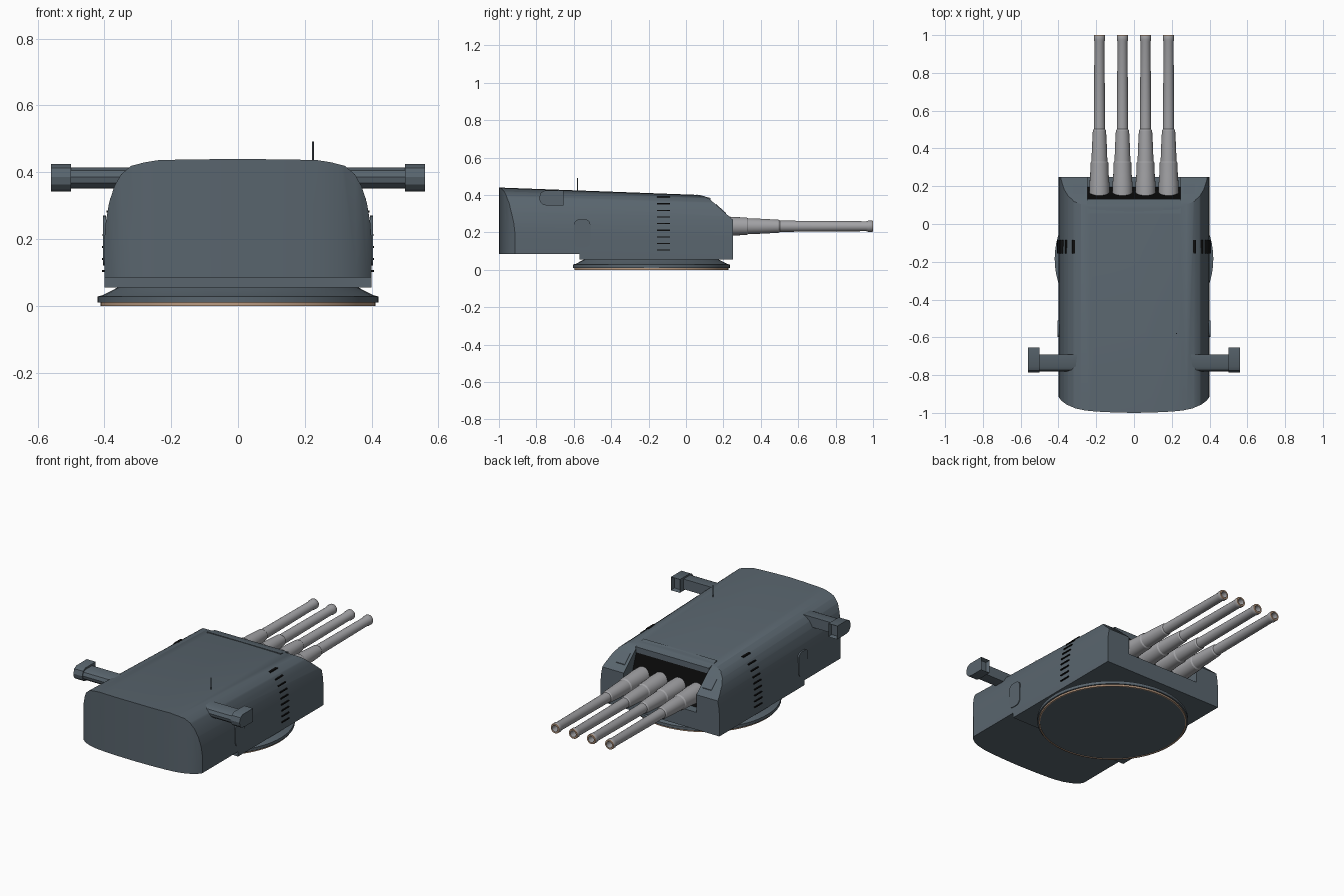
import bpy, bmesh, math
from mathutils import Vector

if "Cube" in bpy.data.objects:
    bpy.data.objects.remove(bpy.data.objects["Cube"])


def material(name, rgb):
    m = bpy.data.materials.new(name)
    m.use_nodes = True
    m.diffuse_color = (*rgb, 1)
    m.node_tree.nodes["Principled BSDF"].inputs["Base Color"].default_value = (*rgb, 1)
    return m


STEEL = material("blue grey steel", (0.10, 0.13, 0.155))
GUN = material("light gun grey", (0.36, 0.36, 0.375))
BLACK = material("black", (0.004, 0.004, 0.004))
TAN = material("tan", (0.50, 0.33, 0.22))


def finish(name, bm, mats, smooth=True):
    bmesh.ops.recalc_face_normals(bm, faces=bm.faces)
    me = bpy.data.meshes.new(name)
    bm.to_mesh(me)
    bm.free()
    for m in mats:
        me.materials.append(m)
    ob = bpy.data.objects.new(name, me)
    bpy.context.collection.objects.link(ob)
    if smooth:
        shade(ob)
    return ob


def shade(ob):
    bpy.ops.object.select_all(action="DESELECT")
    ob.select_set(True)
    bpy.context.view_layer.objects.active = ob
    bpy.ops.object.shade_smooth_by_angle(angle=math.radians(30))


def prism_bm(pts, axis, lo, hi):
    """Extrude a 2D outline along an axis; outline uses the other two axes in order."""
    bm = bmesh.new()
    rings = []
    for t in (lo, hi):
        ring = []
        for p in pts:
            co = list(p)
            co.insert("xyz".index(axis), t)
            ring.append(bm.verts.new(co))
        bm.faces.new(ring)
        rings.append(ring)
    n = len(pts)
    for i in range(n):
        j = (i + 1) % n
        bm.faces.new((rings[0][i], rings[0][j], rings[1][j], rings[1][i]))
    return bm


def prism(name, pts, axis, lo, hi, mat=STEEL, smooth=True):
    return finish(name, prism_bm(pts, axis, lo, hi), [mat], smooth)


def lathe(name, profile, centre, axis, mats, segs=32, rule=None):
    """Spin (radius, height) points around z or y, closing zero radii to a point."""
    bm = bmesh.new()
    verts = [bm.verts.new((r, 0, h)) for r, h in profile]
    edges = [bm.edges.new(e) for e in zip(verts, verts[1:])]
    bmesh.ops.spin(bm, geom=verts + edges, cent=(0, 0, 0), axis=(0, 0, 1),
                   angle=math.tau, steps=segs, use_duplicate=False)
    bmesh.ops.remove_doubles(bm, verts=bm.verts, dist=1e-5)
    for v in bm.verts:
        x, y, z = v.co
        v.co = Vector(centre) + (Vector((x, z, -y)) if axis == "y" else v.co)
    if rule:
        for f in bm.faces:
            f.material_index = rule(f.calc_center_median())
    return finish(name, bm, mats)


def boolean(ob, cutter, op):
    mod = ob.modifiers.new("cut", "BOOLEAN")
    mod.object, mod.operation, mod.solver = cutter, op, "EXACT"
    bpy.context.view_layer.objects.active = ob
    bpy.ops.object.modifier_apply(modifier=mod.name)
    bpy.data.objects.remove(cutter)


def mirrored(pts):
    return pts + [(-x, y) for x, y in reversed(pts) if x > 0]


# Gunhouse: arched section with a roof that falls towards the guns
SECTION = [(0.40, 0.0), (0.40, 0.20), (0.396, 0.25), (0.386, 0.31), (0.37, 0.36),
           (0.35, 0.395), (0.32, 0.42), (0.28, 0.43), (0.235, 0.437), (0, 0.44)]


def sheared(y, z):
    return z - 0.037 * (y + 1) * max(0, (z - 0.1) / 0.34)


bm = prism_bm(mirrored(SECTION), "y", -1.05, 0.35)
for v in bm.verts:
    v.co.z = sheared(v.co.y, v.co.z)
gunhouse = finish("gunhouse", bm, [STEEL, BLACK], False)

# Rounded rear in plan, then stepped floor and sloping face in side profile
plan = mirrored([(0.42, 0.4), (0.42, -0.89), (0.40, -0.915), (0.385, -0.935), (0.355, -0.957),
                 (0.31, -0.976), (0.26, -0.987), (0.2, -0.993), (0.1, -0.998), (0, -1.0)])
boolean(gunhouse, prism("plan_cutter", plan, "z", -0.1, 0.7, smooth=False), "INTERSECT")
side = [(-1.1, 0.085), (-0.57, 0.085), (-0.57, 0.055), (0.25, 0.055), (0.25, 0.268),
        (0.13, 0.375), (0.10, 0.393), (0.05, 0.405), (0, 0.6), (-1.1, 0.6)]
boolean(gunhouse, prism("side_cutter", side, "x", -0.6, 0.6, smooth=False), "INTERSECT")

# Gun port: black back wall, steel cheeks and sill
bm = prism_bm([(0.13, 0.6), (0.13, 0.345), (0.195, 0.16), (0.3, 0.16), (0.3, 0.6)],
              "x", -0.245, 0.245)
for f in bm.faces:
    f.material_index = int(f.calc_center_median().y < 0.19 and abs(f.normal.x) < 0.5
                           and abs(f.calc_center_median().x) < 0.1)
boolean(gunhouse, finish("port_cutter", bm, [STEEL, BLACK], False), "DIFFERENCE")
shade(gunhouse)

# Hood plate above the gun port
prism("port_hood", [(0.055, 0.403), (0.132, 0.384), (0.132, 0.35), (0.055, 0.38)],
      "x", -0.248, 0.248)

# Turntable ring under the house
lathe("turntable", [(0, 0.003), (0.405, 0.003), (0.41, 0.01), (0.42, 0.01), (0.42, 0.028),
                    (0.405, 0.032), (0.36, 0.055), (0.36, 0.07), (0, 0.07)],
      (0, -0.185, 0), "z", [STEEL], 64)
lathe("turntable_rim", [(0.404, 0.011), (0.404, 0), (0.412, 0), (0.412, 0.011)],
      (0, -0.185, 0), "z", [TAN], 64)

# Four stepped barrels with hollow, tan-rimmed muzzles
BARREL = [(0, 0.15), (0.053, 0.15), (0.053, 0.21), (0.049, 0.26), (0.047, 0.325), (0.042, 0.332),
          (0.040, 0.40), (0.035, 0.495), (0.030, 0.502), (0.0265, 0.965), (0.030, 0.975),
          (0.030, 0.996), (0.028, 1.0), (0.019, 1.0), (0.017, 0.94), (0, 0.94)]
for i, x in enumerate((-0.183, -0.061, 0.061, 0.183)):
    lathe(f"barrel_{i + 1}", BARREL, (x, 0, 0.233), "y", [GUN, TAN], 24,
          lambda c: int(c.y > 0.9975))


def hull_x(z):
    for (x0, z0), (x1, z1) in zip(SECTION, SECTION[1:]):
        a, b = sheared(-0.12, z0), sheared(-0.12, z1)
        if a <= z <= b:
            return x0 + (x1 - x0) * (z - a) / (b - a)
    return 0


def rounded(cx, cy, w, h, r, steps=5):
    pts = []
    for k, (sx, sy) in enumerate(((1, 1), (-1, 1), (-1, -1), (1, -1))):
        for i in range(steps + 1):
            a = math.pi / 2 * (k + i / steps)
            pts.append((cx + sx * (w / 2 - r) + r * math.cos(a),
                        cy + sy * (h / 2 - r) + r * math.sin(a)))
    return pts


for s, tag in ((1, "left"), (-1, "right")):
    # Rangefinder arm, rounded towards the rear, with an open window box at its tip
    arm = [(-0.69, 0.414), (-0.755, 0.414), (-0.772, 0.405), (-0.78, 0.385),
           (-0.776, 0.368), (-0.762, 0.356), (-0.74, 0.352), (-0.69, 0.352)]
    prism(f"rangefinder_arm_{tag}", arm, "x", *sorted((s * 0.30, s * 0.52)))
    tip = [(-0.655, 0.424), (-0.755, 0.424), (-0.776, 0.412), (-0.785, 0.385),
           (-0.78, 0.363), (-0.765, 0.348), (-0.74, 0.343), (-0.655, 0.343)]
    bm = prism_bm(tip, "x", *sorted((s * 0.50, s * 0.56)))
    bmesh.ops.recalc_face_normals(bm, faces=bm.faces)
    front = [f for f in bm.faces if f.normal.y > 0.9]
    bmesh.ops.inset_region(bm, faces=front, thickness=0.008)
    for v in front[0].verts:
        v.co.y -= 0.025
    finish(f"rangefinder_tip_{tag}", bm, [STEEL])

    # Side door
    prism(f"side_door_{tag}", rounded(-0.555, 0.195, 0.088, 0.15, 0.03), "x",
          *sorted((s * 0.395, s * 0.404)))

    # Ladder rungs following the curve of the side
    for i in range(9):
        z = 0.105 + 0.0355 * i
        x = hull_x(z)
        prism(f"ladder_rung_{tag}_{i + 1}",
              [(s * (x - 0.008), -0.155), (s * (x + 0.007), -0.155),
               (s * (x + 0.007), -0.085), (s * (x - 0.008), -0.085)],
              "z", z - 0.003, z + 0.003, BLACK, False)

    # Small cover plate on the sloping cheek
    slope = lambda y, d: (y, 0.375 - (y - 0.13) * 0.892 + d)
    prism(f"cheek_plate_{tag}",
          [slope(0.16, -0.003), slope(0.16, 0.004), slope(0.215, 0.004), slope(0.215, -0.003)],
          "x", *sorted((s * 0.262, s * 0.322)))

# Roof aerial
lathe("aerial", [(0, 0.41), (0.003, 0.41), (0.003, 0.492), (0, 0.492)],
      (0.224, -0.58, 0), "z", [STEEL], 8)
